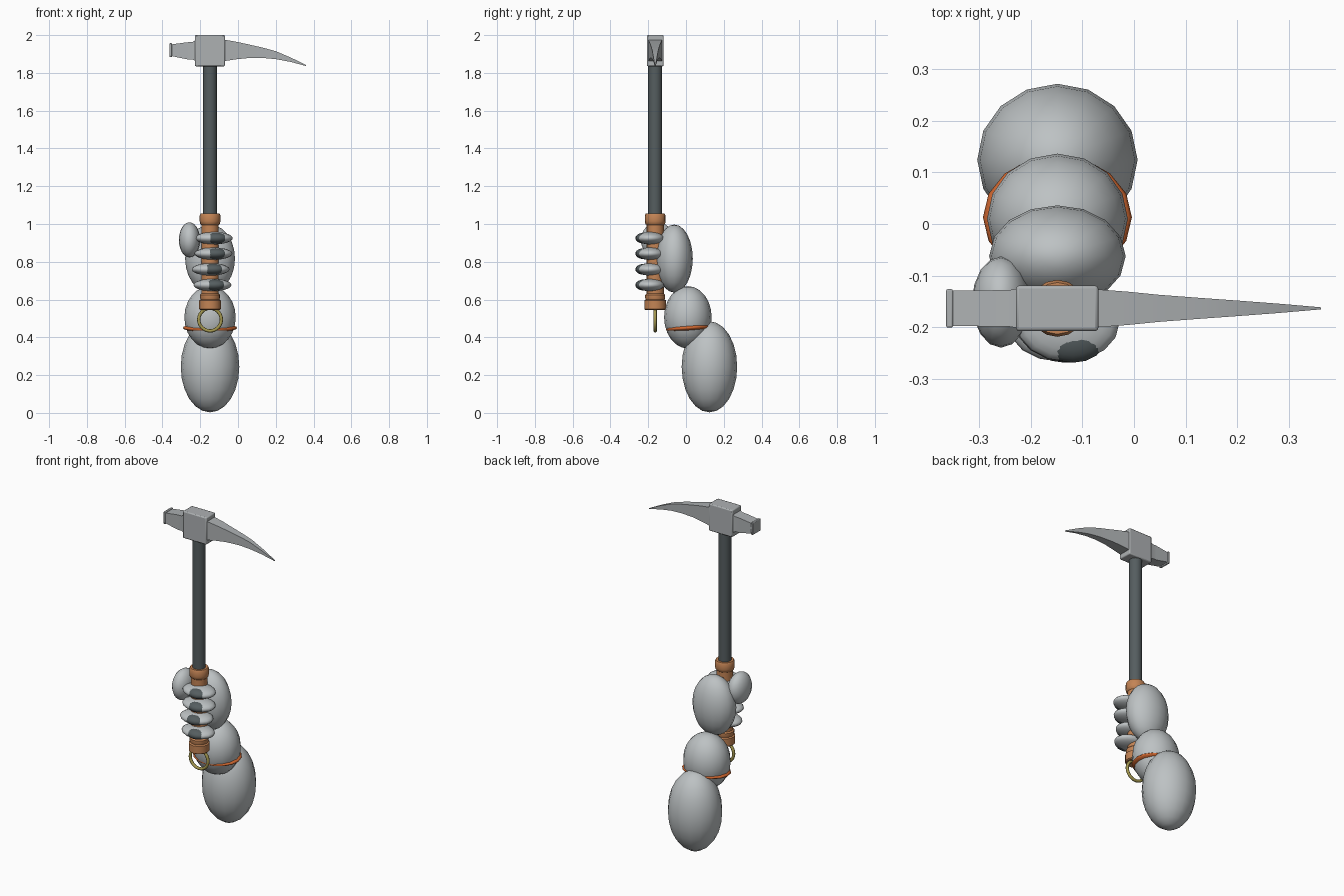
import bpy, bmesh, math
from mathutils import Matrix

if "Cube" in bpy.data.objects:
    bpy.data.objects.remove(bpy.data.objects["Cube"], do_unlink=True)


def material(name, r, g, b):
    m = bpy.data.materials.new(name)
    m.use_nodes = True
    m.diffuse_color = (r, g, b, 1)
    m.node_tree.nodes["Principled BSDF"].inputs["Base Color"].default_value = (r, g, b, 1)
    return m


skin = material("pale grey", 0.51, 0.54, 0.55)
steel = material("steel grey", 0.42, 0.44, 0.45)
dark = material("dark grey", 0.09, 0.11, 0.115)
copper = material("copper leather", 0.55, 0.23, 0.09)
orange = material("orange band", 0.65, 0.14, 0.03)
brass = material("brass", 0.38, 0.32, 0.08)

AX, AY = -0.148, -0.163   # shaft axis


def finish(name, bm, mat, smooth=None, bevel=0):
    bmesh.ops.recalc_face_normals(bm, faces=bm.faces)
    mesh = bpy.data.meshes.new(name)
    bm.to_mesh(mesh)
    bm.free()
    mesh.materials.append(mat)
    ob = bpy.data.objects.new(name, mesh)
    bpy.context.collection.objects.link(ob)
    if bevel:
        mod = ob.modifiers.new("bevel", "BEVEL")
        mod.width, mod.segments = bevel, 2
    if smooth:
        bpy.ops.object.select_all(action="DESELECT")
        ob.select_set(True)
        bpy.context.view_layer.objects.active = ob
        bpy.ops.object.shade_smooth_by_angle(angle=math.radians(smooth))
    return ob


def ellipsoid(name, centre, radii, mat, tilt=0):
    bm = bmesh.new()
    bmesh.ops.create_uvsphere(bm, u_segments=16, v_segments=12, radius=1)
    bm.transform(Matrix.Translation(centre) @ Matrix.Rotation(math.radians(tilt), 4, "X")
                 @ Matrix.Diagonal((*radii, 1)))
    return finish(name, bm, mat, 80)


def skin_rings(bm, rings):
    # Bridge successive vertex loops and cap both ends
    for a, b in zip(rings, rings[1:]):
        n = len(a)
        for i in range(n):
            j = (i + 1) % n
            bm.faces.new((a[i], a[j], b[j], b[i]))
    bm.faces.new(rings[0])
    bm.faces.new(rings[-1])


def lathe(name, profile, mat, sides=16):
    bm = bmesh.new()
    rings = []
    for r, z in profile:
        angles = [2 * math.pi * i / sides for i in range(sides)]
        rings.append([bm.verts.new((AX + r * math.cos(a), AY + r * math.sin(a), z))
                      for a in angles])
    skin_rings(bm, rings)
    return finish(name, bm, mat, 40)


def beam(name, sections, mat, bevel=0):
    # Rectangular sections along x: (x, half depth, bottom, top)
    bm = bmesh.new()
    rings = [[bm.verts.new((x, AY + s * d, z))
              for s, z in ((-1, lo), (1, lo), (1, hi), (-1, hi))]
             for x, d, lo, hi in sections]
    skin_rings(bm, rings)
    return finish(name, bm, mat, 30, bevel)


# Arm
ellipsoid("upper_arm", (AX, 0.124, 0.244), (0.155, 0.147, 0.241), skin)
ellipsoid("forearm", (AX, 0.01, 0.506), (0.136, 0.126, 0.165), skin)
ellipsoid("arm_band", (AX, 0.013, 0.45), (0.144, 0.12, 0.024), orange, 4)

# Hand
ellipsoid("palm", (AX, -0.062, 0.817), (0.132, 0.098, 0.18), skin)
ellipsoid("thumb", (-0.257, -0.151, 0.916), (0.056, 0.088, 0.093), skin)
fingers = [(-0.128, 0.925), (-0.13, 0.843), (-0.145, 0.76), (-0.135, 0.677)]
for i, (x, z) in enumerate(fingers, 1):
    ellipsoid(f"finger_{i}", (x, -0.19, z), (0.1, 0.076, 0.033), skin)
    ellipsoid(f"finger_pad_{i}", (x + 0.01, -0.222, z), (0.064, 0.046, 0.029), dark)

# Shaft, wrapped grip and hanging ring
lathe("shaft", [(0.037, 0.56), (0.037, 1.86)], dark)
lathe("grip", [(0.052, 0.545), (0.058, 0.55), (0.058, 0.595), (0.05, 0.6),
               (0.053, 0.61), (0.053, 0.625), (0.046, 0.632), (0.046, 0.995),
               (0.052, 1.0), (0.055, 1.015), (0.055, 1.045), (0.05, 1.055)], copper)
bpy.ops.mesh.primitive_torus_add(major_radius=0.06, minor_radius=0.009,
                                 major_segments=24, minor_segments=8,
                                 location=(AX, AY, 0.494), rotation=(math.pi / 2, 0, 0))
ring = bpy.context.object
ring.name = "hanging_ring"
ring.data.materials.append(brass)
bpy.ops.object.shade_smooth_by_angle(angle=math.radians(60))

# Pick head
beam("head_block", [(-0.228, 0.044, 1.835, 2.0), (-0.069, 0.044, 1.835, 2.0)], steel, 0.006)
beam("hammer_neck", [(-0.352, 0.034, 1.889, 1.951), (-0.27, 0.035, 1.872, 1.962),
                     (-0.243, 0.035, 1.872, 1.963), (-0.22, 0.039, 1.86, 1.975)], steel)
beam("hammer_face", [(-0.363, 0.037, 1.883, 1.957), (-0.35, 0.037, 1.883, 1.957)], steel, 0.003)
beam("pick_spike", [(-0.075, 0.037, 1.862, 1.976), (-0.01, 0.032, 1.872, 1.965),
                    (0.05, 0.026, 1.878, 1.952), (0.13, 0.02, 1.879, 1.934),
                    (0.2, 0.015, 1.873, 1.915), (0.28, 0.009, 1.858, 1.881),
                    (0.361, 0.002, 1.836, 1.841)], steel)
